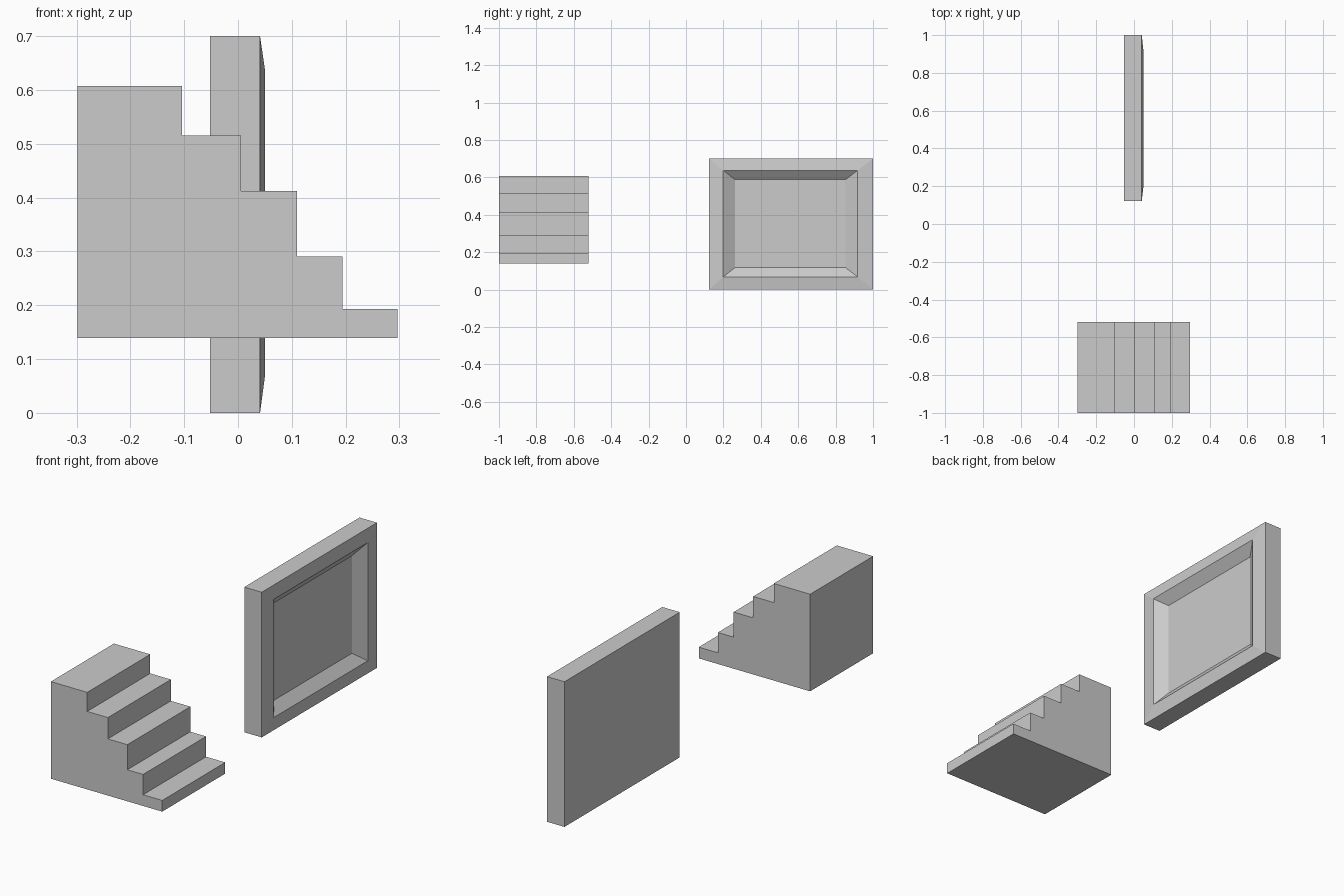
import bpy, bmesh

if "Cube" in bpy.data.objects:
    bpy.data.objects.remove(bpy.data.objects["Cube"])

grey = bpy.data.materials.new("light grey")
grey.diffuse_color = (0.6, 0.6, 0.6, 1.0)
grey.use_nodes = True
grey.node_tree.nodes["Principled BSDF"].inputs["Base Color"].default_value = grey.diffuse_color


def add_object(name, bm):
    bmesh.ops.recalc_face_normals(bm, faces=bm.faces)
    mesh = bpy.data.meshes.new(name)
    bm.to_mesh(mesh)
    bm.free()
    mesh.materials.append(grey)
    obj = bpy.data.objects.new(name, mesh)
    bpy.context.collection.objects.link(obj)
    return obj


# Staircase: stepped side profile extruded along y
steps = [(-0.104, 0.607), (0.006, 0.515), (0.11, 0.412), (0.194, 0.291), (0.296, 0.193)]
left, base = -0.298, 0.139
profile = [(left, base), (left, steps[0][1])]
for i, (edge, height) in enumerate(steps):
    drop = steps[i + 1][1] if i + 1 < len(steps) else base
    profile += [(edge, height), (edge, drop)]

bm = bmesh.new()
side = bm.faces.new([bm.verts.new((x, -1.0, z)) for x, z in profile])
result = bmesh.ops.extrude_face_region(bm, geom=[side])
new_verts = [g for g in result["geom"] if isinstance(g, bmesh.types.BMVert)]
bmesh.ops.translate(bm, verts=new_verts, vec=(0, 0.48, 0))
add_object("staircase", bm)

# Framed panel: rectangular loops bridged from the flat back to the recess floor
# each loop: x, y min, y max, z min, z max
loops = [
    (-0.052, 0.122, 1.0, 0.0, 0.7),
    (0.041, 0.122, 1.0, 0.0, 0.7),
    (0.05, 0.199, 0.918, 0.068, 0.638),
    (0.01, 0.262, 0.853, 0.118, 0.588),
]
bm = bmesh.new()
rings = [[bm.verts.new((x, y, z)) for y, z in ((y0, z0), (y1, z0), (y1, z1), (y0, z1))]
         for x, y0, y1, z0, z1 in loops]
for a, b in zip(rings, rings[1:]):
    for i in range(4):
        j = (i + 1) % 4
        bm.faces.new((a[i], a[j], b[j], b[i]))
bm.faces.new(rings[0][::-1])
bm.faces.new(rings[-1])
add_object("framed_panel", bm)
